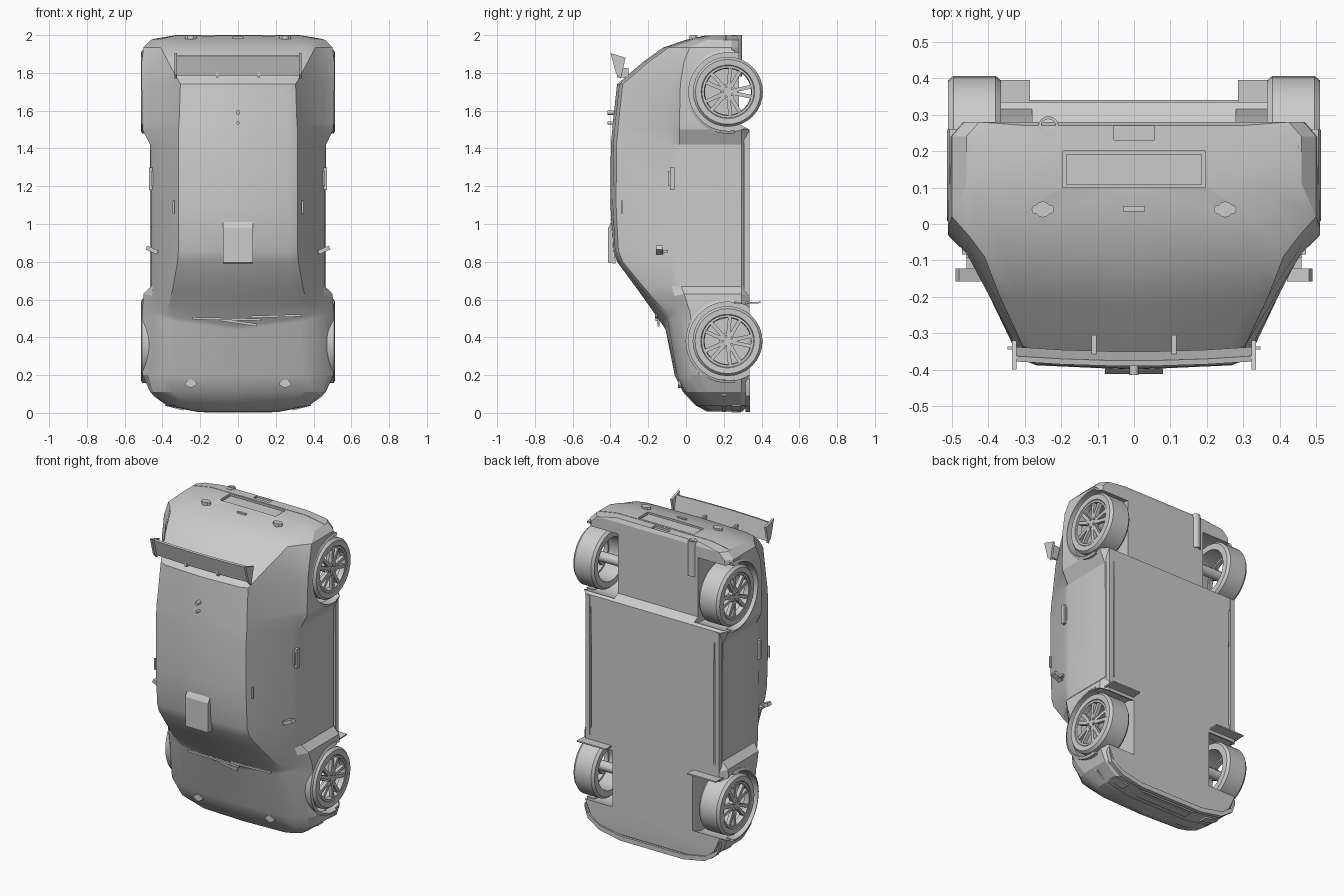
import bpy, bmesh, math
from mathutils import Vector, Matrix

if "Cube" in bpy.data.objects:
    bpy.data.objects.remove(bpy.data.objects["Cube"])

# ---------- helpers ----------
def finish(name, bm, angle=25):
    bmesh.ops.recalc_face_normals(bm, faces=bm.faces)
    me = bpy.data.meshes.new(name)
    bm.to_mesh(me)
    bm.free()
    ob = bpy.data.objects.new(name, me)
    bpy.context.collection.objects.link(ob)
    smooth(ob, angle)
    return ob

def select(ob):
    bpy.ops.object.select_all(action='DESELECT')
    ob.select_set(True)
    bpy.context.view_layer.objects.active = ob

def smooth(ob, angle=25):
    select(ob)
    bpy.ops.object.shade_smooth_by_angle(angle=math.radians(angle))

def loft(name, rings, loop=False, angle=25):
    bm = bmesh.new()
    vs = [[bm.verts.new(p) for p in r] for r in rings]
    n, m = len(rings[0]), len(rings)
    for i in range(m if loop else m - 1):
        a, b = vs[i], vs[(i + 1) % m]
        for j in range(n):
            k = (j + 1) % n
            bm.faces.new((a[j], a[k], b[k], b[j]))
    if not loop:
        bm.faces.new(vs[0])
        bm.faces.new(vs[-1])
    return finish(name, bm, angle)

def box(name, loc, size, rot=0, axis='X'):
    bm = bmesh.new()
    M = Matrix.Translation(loc) @ Matrix.Rotation(rot, 4, axis) @ Matrix.Diagonal((*size, 1))
    bmesh.ops.create_cube(bm, size=1, matrix=M)
    return finish(name, bm)

def cyl(name, loc, r, depth, axis='X', seg=24, r2=None):
    bm = bmesh.new()
    R = {'X': Matrix.Rotation(math.pi / 2, 4, 'Y'), 'Y': Matrix.Rotation(math.pi / 2, 4, 'X'),
         'Z': Matrix.Identity(4)}[axis]
    bmesh.ops.create_cone(bm, cap_ends=True, segments=seg, radius1=r, radius2=r2 or r,
                          depth=depth, matrix=Matrix.Translation(loc) @ R)
    return finish(name, bm, 35)

WHEELS = [("front", 0.22, 0.38), ("rear", 0.222, 1.70)]

# ---------- body shell: cross-sections along the length ----------
# z, floor y, side x, shoulder x, shoulder y, roof edge x, top y
SECTIONS = [
    (.008, .30, .22, .22, .14, .18, .11),
    (.04, .33, .38, .37, .11, .33, .05),
    (.11, .335, .465, .45, .06, .40, -.015),
    (.20, .335, .505, .475, .02, .40, -.06),
    (.44, .335, .505, .46, -.03, .39, -.108),
    (.46, .335, .505, .46, -.04, .38, -.12),
    (.56, .335, .50, .455, -.06, .36, -.19),
    (.64, .335, .46, .45, -.075, .345, -.247),
    (.80, .335, .46, .45, -.08, .32, -.365),
    (.86, .335, .46, .45, -.08, .315, -.388),
    (1.1, .335, .46, .45, -.085, .315, -.40),
    (1.42, .335, .465, .45, -.085, .315, -.398),
    (1.5, .335, .505, .452, -.085, .315, -.39),
    (1.53, .28, .507, .455, -.085, .312, -.388),
    (1.74, .28, .51, .46, -.08, .305, -.365),
    (1.86, .28, .51, .46, -.06, .37, -.225),
    (1.935, .28, .50, .455, -.03, .41, -.12),
    (1.975, .28, .46, .43, .06, .39, .0),
    (1.998, .27, .33, .33, .14, .29, .10),
]

def section(z, yb, xw, xs, ys, xe, yt):
    half = [(0, yb), (xw - .035, yb), (xw, yb - .04), (xw, .2), (xw, ys + .05),
            (xs, ys), (xe, yt + .03), (xe * .85, yt + .012), (0, yt)]
    k = max(0, 1 - abs(z - .47) / .25)          # curved windscreen base
    pts = half + [(-x, y) for x, y in half[-2:0:-1]]
    return [(x, y, z + .07 * k * (x / .4) ** 2) for x, y in pts]

body = loft("body_shell", [section(*s) for s in SECTIONS])

# wheel wells and number plate recess
cutters = [cyl("well_cutter", (s * .44, y, z), .212, .32, seg=40) for s in (-1, 1) for _, y, z in WHEELS]
cutters.append(box("plate_cutter", (0, .15, 2.0), (.39, .10, .03)))
cutters.append(box("tow_cutter", (0, .25, 2.0), (.11, .04, .03)))
for c in cutters:
    m = body.modifiers.new("cut", 'BOOLEAN')
    m.operation, m.solver, m.object = 'DIFFERENCE', 'EXACT', c
    select(body)
    bpy.ops.object.modifier_apply(modifier=m.name)
for c in cutters:
    bpy.data.objects.remove(c, do_unlink=True)
smooth(body, 22)

# ---------- wheels, arches, axles ----------
TYRE = [(.365, .135), (.365, .172), (.38, .185), (.495, .185), (.511, .172), (.509, .142), (.49, .133)]
for end, cy, cz in WHEELS:
    for s in (-1, 1):
        def polar(x, r, a):
            return (s * x, cy - r * math.cos(a), cz + r * math.sin(a))
        loft(end + "_tyre", [[polar(x, r, i * math.tau / 32) for x, r in TYRE] for i in range(32)], True, 30)
        rim = [(.475, .122), (.475, .136), (.506, .138), (.506, .126)]
        loft(end + "_rim", [[polar(x, r, i * math.tau / 32) for x, r in rim] for i in range(32)], True, 30)
        for i in range(10):
            a = i * math.tau / 10 + (.1 if i % 2 else -.1)
            box(end + "_spoke", (s * .492, cy - .08 * math.sin(a), cz + .08 * math.cos(a)), (.022, .02, .105), a)
        cyl(end + "_hub", (s * .49, cy, cz), .042, .026)
        for i in range(5):
            cyl(end + "_wheel_nut", polar(.505, .028, i * math.tau / 5), .008, .012, seg=6)
        # arch lip
        lip = [(.462, .207), (.462, .222), (.507, .222), (.514, .207)]
        arc = [math.radians(-100 + 200 * i / 24) for i in range(25)]
        loft(end + "_arch_lip", [[polar(x, r, a) for x, r in lip] for a in arc])
    cyl(end + "_axle", (0, cy, cz), .03, .98, seg=12)

# ---------- sides: skirts, flaps, mirrors, handles, pins ----------
for s in (-1, 1):
    box("side_skirt", (s * .452, .322, 1.055), (.03, .03, .88))
    box("mud_flap", (s * .385, .325, .582), (.20, .14, .008), .04)
    box("mirror", (s * .455, -.14, .862), (.066, .036, .022), -s * .42, 'Y')
    box("mirror_stalk", (s * .445, -.115, .855), (.03, .04, .014))
    box("door_handle", (s * .462, -.073, 1.24), (.02, .022, .12))
    box("handle_recess", (s * .455, -.073, 1.24), (.012, .042, .08))
    box("window_vent", (s * .341, -.34, 1.09), (.012, .008, .07))
    for x, r in ((.25, .022), (.268, .013), (.232, .013)):
        cyl("bonnet_pin", (s * x, -.028, .155), r, .03, 'Y', 12)
        cyl("boot_pin", (s * x, .04, 1.982), r, .03, 'Z', 12)

# ---------- roof: scoop and aerials ----------
scoop = [(-.372, .79), (-.412, .795), (-.412, .98), (-.395, 1.01)]
loft("roof_scoop", [[(x, y, z) for y, z in scoop] for x in (-.08, .08)])
for z, r in ((1.59, .012), (1.535, .008)):
    cyl("roof_aerial", (0, -.40, z), r, .03, 'Y', 12)

# ---------- rear spoiler ----------
blade = [(-.345, 1.785), (-.357, 1.785), (-.385, 1.89), (-.37, 1.893)]
loft("spoiler_blade", [[(x, y - .013 * (1 - (x / .33) ** 2) + .008, z) for y, z in blade]
                       for x in (-.325, -.2, -.07, .07, .2, .325)])
plate = [(-.40, 1.905), (-.32, 1.88), (-.345, 1.77), (-.37, 1.795)]
for s in (-1, 1):
    loft("spoiler_end", [[(s * x, y, z) for y, z in plate] for x in (.322, .335)])
    box("spoiler_strut", (s * .11, -.335, 1.80), (.014, .06, .05))

# ---------- wipers ----------
box("wiper_left", (-.06, -.155, .497), (.36, .012, .012), .02, 'Y')
box("wiper_right", (.20, -.157, .512), (.28, .012, .012), -.03, 'Y')
box("wiper_arm", (.0, -.145, .48), (.20, .012, .014), .15, 'Y')

# ---------- rear end: bumper ledge, plate, handle, exhaust ----------
ledge = [(.208, 1), (.216, 1)]
for y, zz in ((.212, 0),):
    outline = [(-.50, 1.93), (-.45, 1.975), (-.33, 1.996), (.33, 1.996), (.45, 1.975), (.50, 1.93)]
    loft("rear_bumper_ledge", [[(x, y - .005, z - .02), (x, y + .005, z - .02),
                                (x, y + .005, z + .004), (x, y - .005, z + .004)] for x, z in outline])
box("number_plate", (0, .15, 1.987), (.37, .085, .006))
box("boot_handle", (0, -.033 + .075, 1.982), (.06, .014, .02))
pipe = [(.020, 2.0), (.028, 2.0), (.028, 1.78), (.020, 1.78)]
loft("exhaust_pipe", [[(-.235 + r * math.cos(a), .268 + r * math.sin(a), z) for r, z in pipe]
                      for a in [i * math.tau / 16 for i in range(16)]], True)

# ---------- front bumper lip and intakes ----------
front = [(-.47, .15), (-.45, .09), (-.37, .035), (-.22, .006), (.22, .006), (.37, .035), (.45, .09), (.47, .15)]
for name, y, h in (("front_splitter", .328, .012), ("front_bumper_strip", .20, .008)):
    loft(name, [[(x, y - h, z + .03), (x, y + h, z + .03), (x, y + h, z), (x, y - h, z)] for x, z in front])
box("lower_intake", (0, .265, .012), (.36, .05, .02))
for s in (-1, 1):
    box("fog_light_surround", (s * .335, .265, .035), (.10, .05, .02), -s * .25, 'Y')
